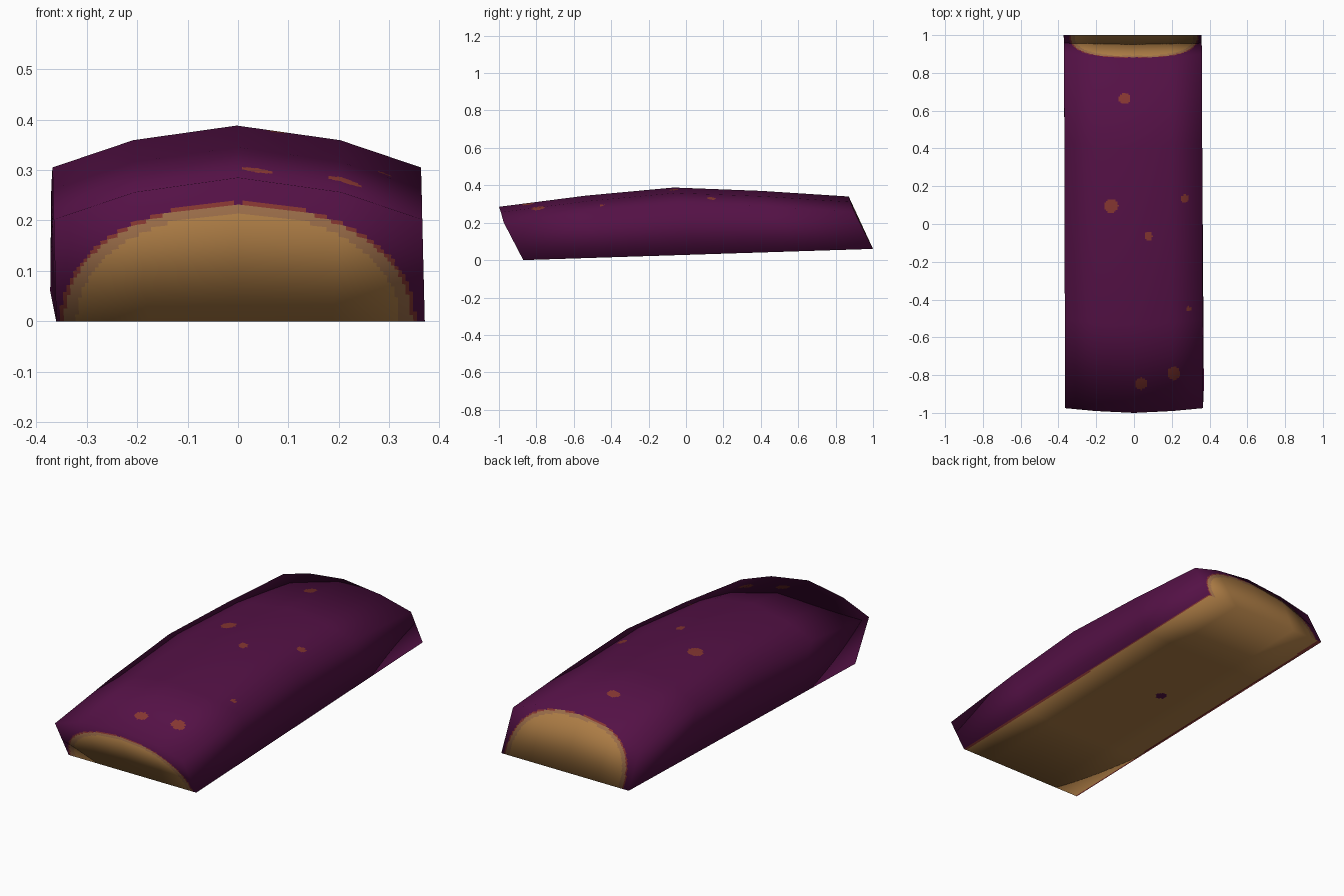
import bpy, bmesh
from mathutils import Vector

if "Cube" in bpy.data.objects:
    bpy.data.objects.remove(bpy.data.objects["Cube"])


def material(name, rgb):
    m = bpy.data.materials.new(name)
    m.diffuse_color = (*rgb, 1)
    m.use_nodes = True
    m.node_tree.nodes["Principled BSDF"].inputs["Base Color"].default_value = m.diffuse_color
    return m


SKIN, FLESH, RING, RIM = range(4)
MATS = [material("purple skin", (0.088, 0.0055, 0.060)),
        material("golden flesh", (0.42, 0.205, 0.060)),
        material("brown ring", (0.32, 0.15, 0.065)),
        material("red rim", (0.23, 0.036, 0.030))]

# Coarse cage: rows run front to back, columns left to right
ROW_Z = [0.285, 0.345, 0.388, 0.37, 0.34]
COL_X = [-0.365, -0.205, 0, 0.205, 0.365]
COL_DROP = [0.083, 0.029, 0, 0.029, 0.083]
FRONT_Y = [-0.975, -0.99, -1, -0.99, -0.975]
BACK_Y = [0.90, 0.88, 0.87, 0.88, 0.90]


def top_point(r, c):
    t = r / 4
    return Vector((COL_X[c] - 0.005 * t, FRONT_Y[c] * (1 - t) + BACK_Y[c] * t,
                   ROW_Z[r] - COL_DROP[c]))


def bottom_point(r, c):
    t, s = r / 4, c / 4
    left, right = -0.36 - 0.012 * t, 0.37 - 0.013 * t
    return Vector((left + (right - left) * s, -0.87 + 1.87 * t, 0.06 * t))


# Cage quads as (corner indices, steps along, steps across, part)
def cage():
    pts = [top_point(r, c) for r in range(5) for c in range(5)]
    pts += [bottom_point(r, c) for r in range(5) for c in range(5)]
    T = lambda r, c: r * 5 + c
    B = lambda r, c: 25 + r * 5 + c
    U, V, W = 24, 52, 32
    quads = []
    for i in range(4):
        for j in range(4):
            quads.append(((T(i, j), T(i, j + 1), T(i + 1, j + 1), T(i + 1, j)), U, V, "top"))
            quads.append(((B(i, j), B(i + 1, j), B(i + 1, j + 1), B(i, j + 1)), V, U, "bottom"))
        quads.append(((B(0, i), B(0, i + 1), T(0, i + 1), T(0, i)), U, W, "front"))
        quads.append(((B(4, i + 1), B(4, i), T(4, i), T(4, i + 1)), U, W, "back"))
        quads.append(((B(i + 1, 0), B(i, 0), T(i, 0), T(i + 1, 0)), V, W, "side"))
        quads.append(((B(i, 4), B(i + 1, 4), T(i + 1, 4), T(i, 4)), V, W, "side"))
    return pts, quads


# Skin spots and the rounded cut faces
SPOTS = [(-0.05, 0.665, 0.03), (-0.12, 0.095, 0.036), (0.27, 0.135, 0.021),
         (0.075, -0.065, 0.022), (0.04, -0.845, 0.032), (0.21, -0.79, 0.034),
         (0.29, -0.45, 0.013)]


def cut_colour(x, z, half_width, height, power):
    f = (abs(x) / half_width) ** power + (max(z, 0) / height) ** power
    return FLESH if f < 0.84 else RING if f < 0.98 else RIM if f < 1.03 else SKIN


def colour(part, p):
    if part == "top":
        hit = any((p.x - x) ** 2 + (p.y - y) ** 2 < r * r for x, y, r in SPOTS)
        return RIM if hit else SKIN
    if part == "bottom":
        if (p.x + 0.075) ** 2 + (p.y - 0.12) ** 2 < 0.026 ** 2:
            return SKIN
        return RIM if abs(p.x) > 0.352 else FLESH
    if part == "front":
        return cut_colour(p.x, p.z, 0.347, 0.232, 2.1)
    if part == "back":
        return cut_colour(p.x, p.z - 0.06, 0.338, 0.252, 2.5)
    return SKIN


# Smooth normals of the coarse cage
pts, quads = cage()
bm = bmesh.new()
verts = [bm.verts.new(p) for p in pts]
for q in quads:
    bm.faces.new([verts[i] for i in q[0]])
bm.normal_update()
cage_normals = [v.normal.copy() for v in verts]
bm.free()

# Fine cells over each cage quad, so that the colour borders are clean
coords, normals, faces, colours, lookup = [], [], [], [], {}


def blend(vals, s, t):
    a, b, c, d = vals
    return (a * (1 - s) + b * s) * (1 - t) + (d * (1 - s) + c * s) * t


for corners, nu, nv, part in quads:
    P = [pts[i] for i in corners]
    N = [cage_normals[i] for i in corners]
    grid = []
    for j in range(nv + 1):
        row = []
        for i in range(nu + 1):
            p = blend(P, i / nu, j / nv)
            key = (round(p.x, 4), round(p.y, 4), round(p.z, 4))
            if key not in lookup:
                lookup[key] = len(coords)
                coords.append(p)
                normals.append(blend(N, i / nu, j / nv).normalized())
            row.append(lookup[key])
        grid.append(row)
    for j in range(nv):
        for i in range(nu):
            f = (grid[j][i], grid[j][i + 1], grid[j + 1][i + 1], grid[j + 1][i])
            if len(set(f)) == 4:
                faces.append(f)
                colours.append(colour(part, blend(P, (i + 0.5) / nu, (j + 0.5) / nv)))

mesh = bpy.data.meshes.new("vegetable_slice")
mesh.from_pydata(coords, [], faces)
for m in MATS:
    mesh.materials.append(m)
mesh.polygons.foreach_set("material_index", colours)
mesh.polygons.foreach_set("use_smooth", [True] * len(faces))
mesh.update()
mesh.normals_split_custom_set_from_vertices(normals)
slice_obj = bpy.data.objects.new("vegetable_slice", mesh)
bpy.context.collection.objects.link(slice_obj)
